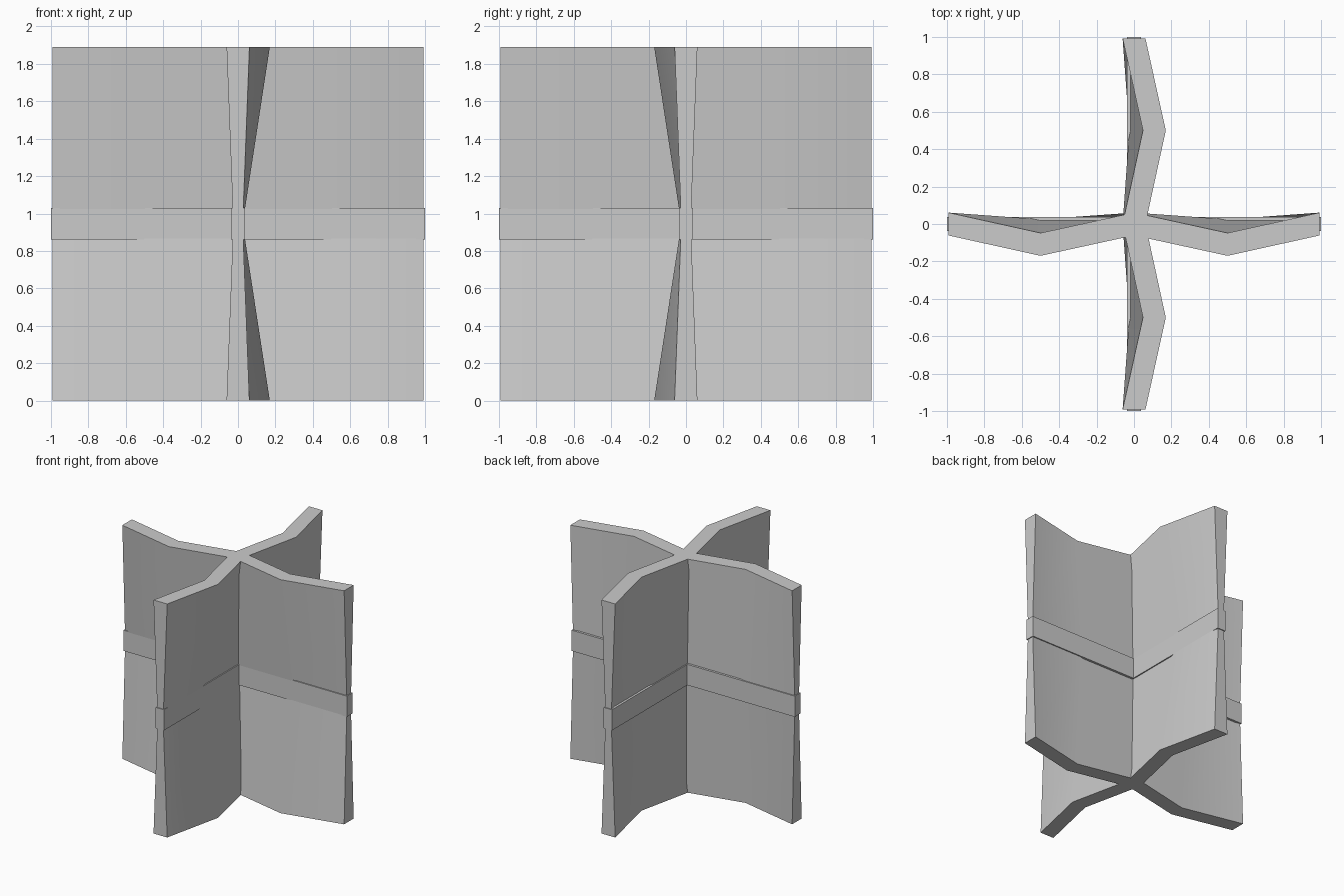
import bpy, bmesh
from math import radians

cube = bpy.data.objects.get("Cube")
if cube:
    bpy.data.objects.remove(cube, do_unlink=True)

HEIGHT = 1.89
WAIST = HEIGHT / 2

grey = bpy.data.materials.new("plain_grey")
grey.use_nodes = True
colour = (0.6, 0.6, 0.6, 1)
grey.diffuse_color = colour
grey.node_tree.nodes["Principled BSDF"].inputs["Base Color"].default_value = colour


def outline(half_thick, bulge, length):
    """Zigzag wall plan running along y, bulging towards +x on both arms."""
    path = [(0, -length), (bulge, -0.5), (0, 0), (bulge, 0.5), (0, length)]
    right = [(x + half_thick, y) for x, y in path]
    left = [(x - half_thick, y) for x, y in reversed(path)]
    return right + left


def loft(name, lower, upper, z0, z1, turn):
    """Join two plans into a solid and turn it about z."""
    bm = bmesh.new()
    a = [bm.verts.new((x, y, z0)) for x, y in lower]
    b = [bm.verts.new((x, y, z1)) for x, y in upper]
    n = len(a)
    for i in range(n):
        j = (i + 1) % n
        bm.faces.new((a[i], a[j], b[j], b[i]))
    # caps made as a strip of quads between the two sides
    for i in range(n // 2 - 1):
        k = n - 1 - i
        bm.faces.new((b[i], b[i + 1], b[k - 1], b[k]))
        bm.faces.new((a[k], a[k - 1], a[i + 1], a[i]))
    bmesh.ops.recalc_face_normals(bm, faces=bm.faces)
    mesh = bpy.data.meshes.new(name)
    bm.to_mesh(mesh)
    bm.free()
    mesh.materials.append(grey)
    ob = bpy.data.objects.new(name, mesh)
    ob.rotation_euler.z = turn
    bpy.context.collection.objects.link(ob)
    bpy.ops.object.select_all(action="DESELECT")
    ob.select_set(True)
    bpy.context.view_layer.objects.active = ob
    bpy.ops.object.shade_smooth_by_angle(angle=radians(30))


# Thin straight section at the waist, thick zigzag at the top and bottom rims
thin = outline(0.025, 0, 0.993)
thick = outline(0.061, 0.109, 0.993)
band = [(-0.037, -1), (0.037, -1), (0.037, 1), (-0.037, 1)]

# The same wall and band, once lengthwise and once crosswise
for label, turn in (("lengthwise", 0), ("crosswise", radians(-90))):
    loft(label + "_upper_wall", thin, thick, WAIST, HEIGHT, turn)
    loft(label + "_lower_wall", thick, thin, 0, WAIST, turn)
    loft(label + "_waist_band", band, band, 0.862, 1.03, turn)
